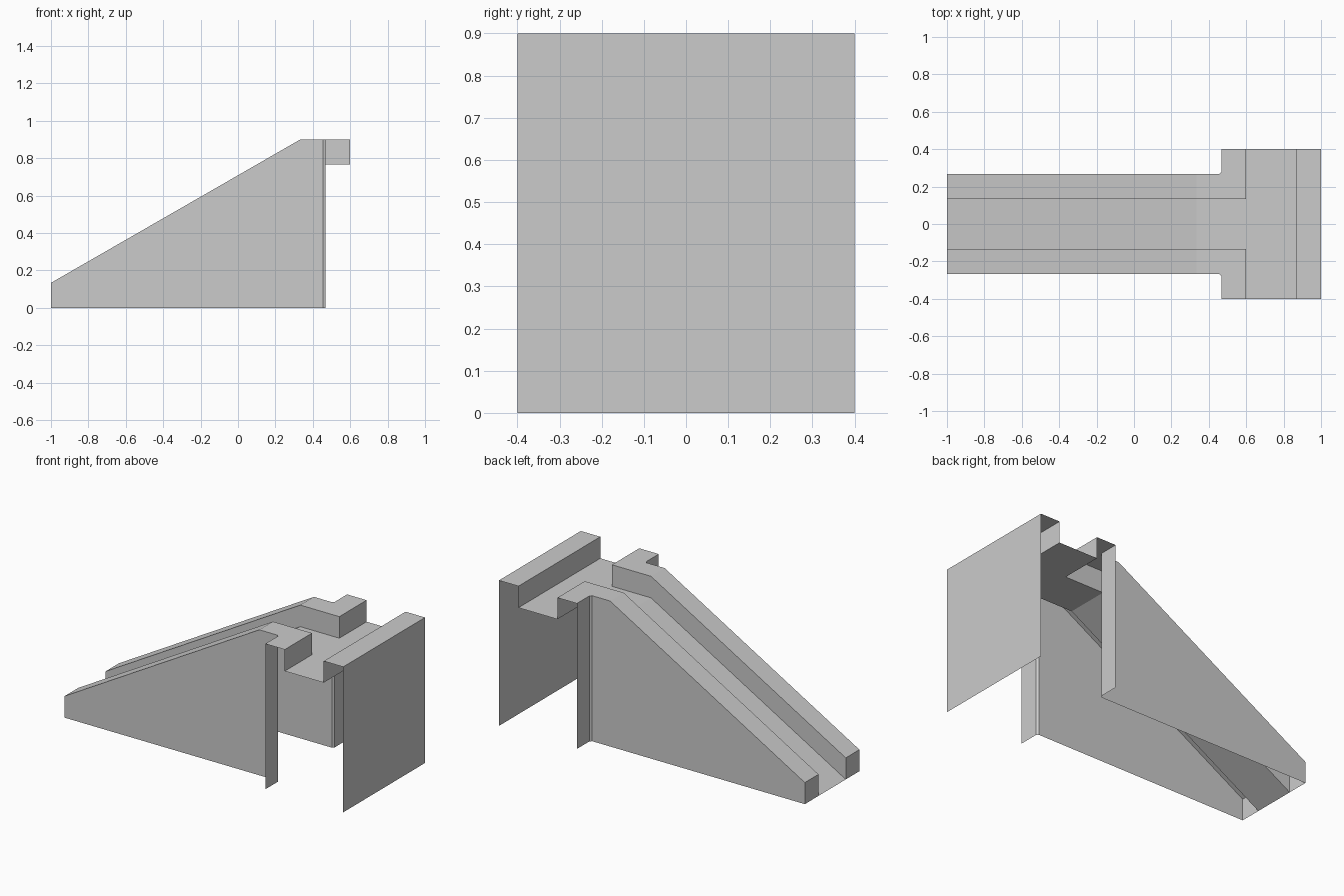
import bpy
import bmesh
from mathutils import Vector

cube = bpy.data.objects.get("Cube")
if cube:
    bpy.data.objects.remove(cube, do_unlink=True)

# Key dimensions
U = 2 / 15               # curb width and height
TOP = 0.9                # top of the curbs
DECK = TOP - U           # platform height
FOOT, BEND = -1.0, 0.333 # slope ends
BACK, INNER = 3.5 * U, 4.5 * U
RIM, END = 1 - U, 1.0
IN, OUT, WIDE = U, 2 * U, 3 * U
CH = 0.011               # small corner chamfer

grey = bpy.data.materials.new("plain grey")
grey.use_nodes = True
colour = (0.6, 0.6, 0.6, 1)
grey.diffuse_color = colour
grey.node_tree.nodes["Principled BSDF"].inputs["Base Color"].default_value = colour


def sheet(name, faces, mirror=False):
    """Make an open sheet from (facing direction, points) pairs."""
    bm = bmesh.new()
    for facing, pts in faces:
        for side in ((1, -1) if mirror else (1,)):
            flip = Vector((1, side, 1))
            face = bm.faces.new([bm.verts.new(Vector(p) * flip) for p in pts])
            face.normal_update()
            if face.normal.dot(Vector(facing) * flip) < 0:
                face.normal_flip()
    bmesh.ops.remove_doubles(bm, verts=bm.verts, dist=0.0005)
    mesh = bpy.data.meshes.new(name)
    bm.to_mesh(mesh)
    bm.free()
    mesh.materials.append(grey)
    obj = bpy.data.objects.new(name, mesh)
    bpy.context.collection.objects.link(obj)
    return obj


def upright(a, b, low, high):
    """Vertical rectangle over the plan line a to b."""
    return [(*a, low), (*b, low), (*b, high), (*a, high)]


def flat(x0, x1, y0, y1, z):
    return [(x0, y0, z), (x1, y0, z), (x1, y1, z), (x0, y1, z)]


X, Y, Z = Vector((1, 0, 0)), Vector((0, 1, 0)), Vector((0, 0, 1))
edge, corner = (BACK - CH, OUT), (BACK, OUT + CH)

# Outer side walls, with the chamfered corner and narrow wing panels
sheet("side_walls", [
    (Y, [(FOOT, OUT, 0), (*edge, 0), (*edge, TOP), (BEND, OUT, TOP), (FOOT, OUT, U)]),
    (Y - X, upright(edge, corner, 0, TOP)),
    (-X, upright(corner, (BACK, WIDE), 0, TOP)),
], mirror=True)

# Curb tops: sloped run, then the L-shaped landing
sheet("curb_tops", [
    (Z, [(FOOT, IN, U), (BEND, IN, TOP), (BEND, OUT, TOP), (FOOT, OUT, U)]),
    (Z, [(BEND, IN, TOP), (INNER, IN, TOP), (INNER, WIDE, TOP),
         (BACK, WIDE, TOP), (*corner, TOP), (*edge, TOP), (BEND, OUT, TOP)]),
], mirror=True)

# Inner faces of the curbs and their lower ends
sheet("curb_faces", [
    (-Y, [(FOOT, IN, 0), (BEND, IN, DECK), (BEND, IN, TOP), (FOOT, IN, U)]),
    (-Y, upright((BEND, IN), (INNER, IN), DECK, TOP)),
    (X, upright((INNER, IN), (INNER, WIDE), DECK, TOP)),
    (-X, upright((FOOT, IN), (FOOT, OUT), 0, U)),
], mirror=True)

# Chute floor and upper platform
sheet("floor", [
    (Z, [(FOOT, -IN, 0), (BEND, -IN, DECK), (BEND, IN, DECK), (FOOT, IN, 0)]),
    (Z, flat(BEND, INNER, -IN, IN, DECK)),
    (Z, [(INNER, -WIDE, DECK), (RIM, -WIDE, DECK), (RIM, WIDE, DECK),
         (INNER, WIDE, DECK), (INNER, IN, DECK), (INNER, -IN, DECK)]),
])

# Far rim and tall end panel
sheet("end_panel", [
    (-X, upright((RIM, -WIDE), (RIM, WIDE), DECK, TOP)),
    (Z, flat(RIM, END, -WIDE, WIDE, TOP)),
    (X, upright((END, -WIDE), (END, WIDE), 0, TOP)),
])
